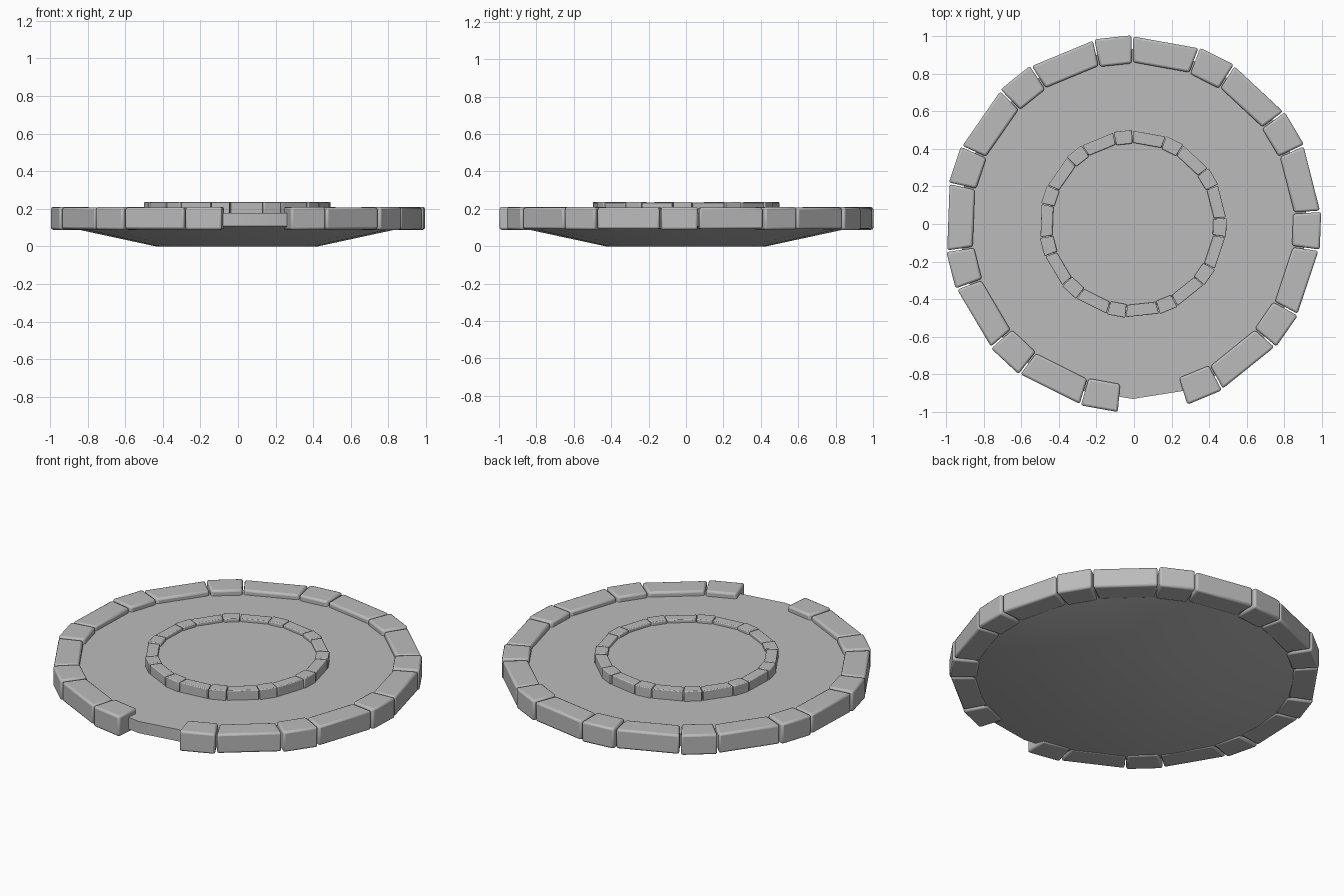
import bpy, bmesh
from math import radians, cos, sin

cube = bpy.data.objects.get("Cube")
if cube:
    bpy.data.objects.remove(cube, do_unlink=True)

stone = bpy.data.materials.new("grey_stone")
stone.use_nodes = True
GREY = (0.5, 0.5, 0.5, 1)
stone.diffuse_color = GREY
stone.node_tree.nodes["Principled BSDF"].inputs["Base Color"].default_value = GREY

CENTRE_X = -0.006
PAIRS = 11                 # short + long block pairs round each ring
STEP = 360 / PAIRS
GAP_PAIR = 5               # the long block left out as the entrance


def finish(name, bm, bevel=0):
    bmesh.ops.recalc_face_normals(bm, faces=bm.faces)
    mesh = bpy.data.meshes.new(name)
    bm.to_mesh(mesh)
    bm.free()
    mesh.materials.append(stone)
    obj = bpy.data.objects.new(name, mesh)
    obj.location.x = CENTRE_X
    bpy.context.collection.objects.link(obj)
    if bevel:
        mod = obj.modifiers.new("rounded_edges", 'BEVEL')
        mod.width = bevel
        mod.segments = 2
    bpy.ops.object.select_all(action='DESELECT')
    obj.select_set(True)
    bpy.context.view_layer.objects.active = obj
    bpy.ops.object.shade_smooth_by_angle(angle=radians(35))
    return obj


def block(bm, start, end, inner, outer, low, high):
    """A straight-sided stone between two angles in degrees."""
    plan = [(inner, start), (outer, start), (outer, end), (inner, end)]
    rings = [[bm.verts.new((r * cos(radians(a)), r * sin(radians(a)), z)) for r, a in plan]
             for z in (low, high)]
    bm.faces.new(rings[0])
    bm.faces.new(rings[1])
    for i in range(4):
        j = (i + 1) % 4
        bm.faces.new((rings[0][i], rings[0][j], rings[1][j], rings[1][i]))


def stone_ring(name, inner, outer, low, high, lip, bevel, skip=None):
    bm = bmesh.new()
    for k in range(PAIRS):
        a = 90.4 + k * STEP
        block(bm, a, a + 11.4, inner - lip, outer, low, high)
        if k != skip:
            block(bm, a + 11.9, a + STEP - 0.5, inner, outer - lip, low + lip / 2, high - lip / 2)
    return finish(name, bm, bevel)


def lathe(name, profile, sides):
    """Closed solid with polygon cross-sections (radius, z), corner at the front."""
    bm = bmesh.new()
    rings = [[bm.verts.new((r * sin(radians(360 * i / sides)), -r * cos(radians(360 * i / sides)), z))
              for i in range(sides)] for r, z in profile]
    for a, b in zip(rings, rings[1:]):
        for i in range(sides):
            j = (i + 1) % sides
            bm.faces.new((a[i], a[j], b[j], b[i]))
    bm.faces.new(rings[0])
    bm.faces.new(rings[-1])
    return finish(name, bm)


# Dished base with a flat floor
lathe("base_dish", [(0.43, 0), (0.93, 0.108), (0.93, 0.178)], 20)

# Raised floor inside the small ring
lathe("centre_floor", [(0.45, 0.17), (0.45, 0.217)], 20)

# Rim stones with the entrance gap, and the complete inner ring
stone_ring("rim_stones", 0.86, 1.003, 0.088, 0.21, 0.006, 0.012, GAP_PAIR)
stone_ring("inner_ring_stones", 0.432, 0.5, 0.17, 0.237, 0.004, 0.005)
